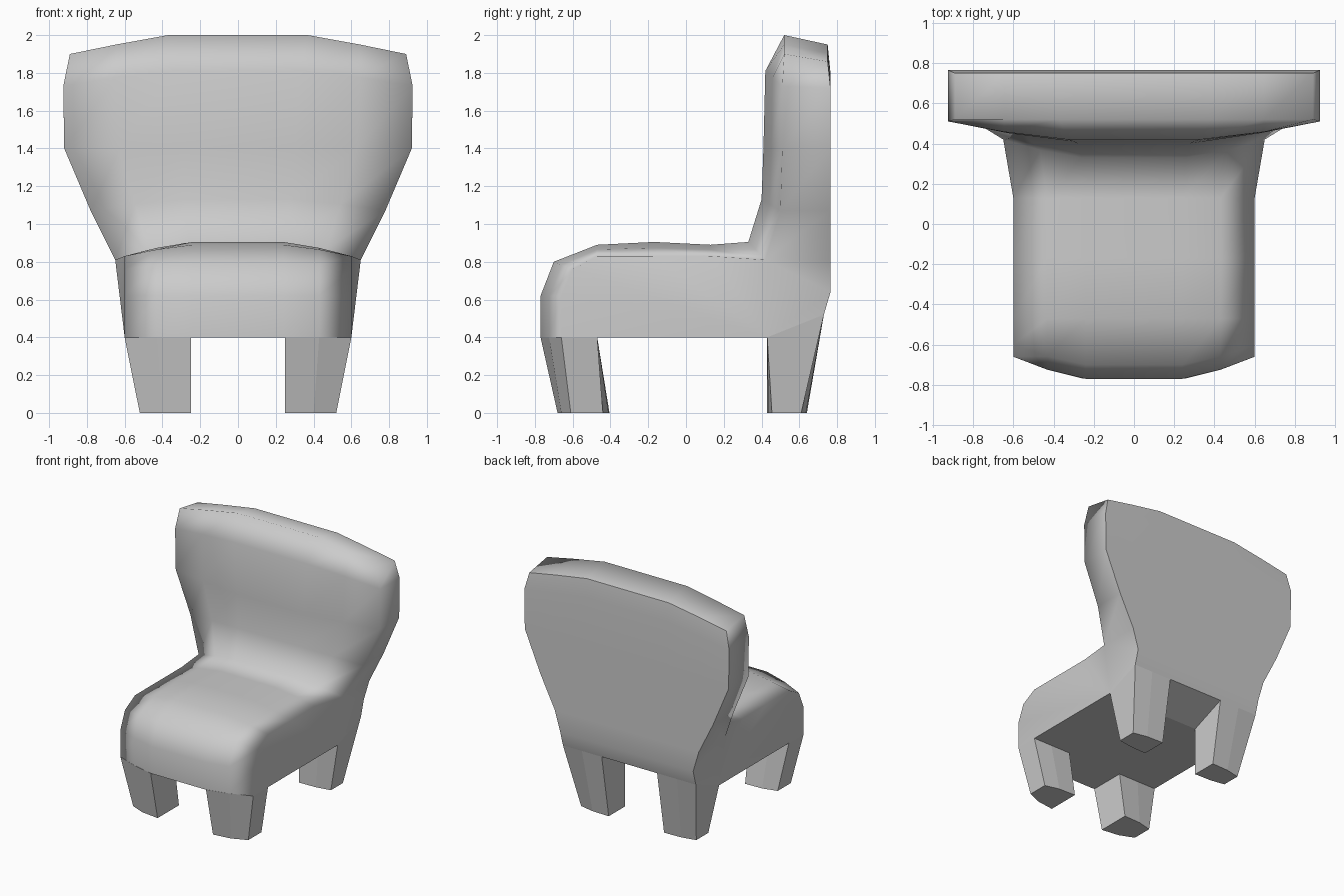
import bpy
import bmesh
from mathutils import Vector

cube = bpy.data.objects.get("Cube")
if cube:
    bpy.data.objects.remove(cube)

grey = bpy.data.materials.new("plain grey")
grey.use_nodes = True
grey.diffuse_color = (0.6, 0.6, 0.6, 1)
grey.node_tree.nodes["Principled BSDF"].inputs["Base Color"].default_value = grey.diffuse_color


def add_object(name, bm):
    bmesh.ops.recalc_face_normals(bm, faces=bm.faces)
    mesh = bpy.data.meshes.new(name)
    bm.to_mesh(mesh)
    bm.free()
    mesh.materials.append(grey)
    obj = bpy.data.objects.new(name, mesh)
    bpy.context.collection.objects.link(obj)
    return obj


# Side profile: half width of crown, its y and z, then rim x, y, z
STATIONS = [
    (.24, -.77, .4, .6, -.66, .4),
    (.24, -.77, .62, .6, -.66, .62),
    (.24, -.7, .8, .6, -.6, .76),
    (.24, -.47, .89, .6, -.47, .83),
    (.24, -.17, .905, .6, -.17, .83),
    (.24, .13, .89, .6, .13, .83),
    (.26, .33, .905, .65, .42, .81),
    (.28, .4, 1.13, .78, .5, 1.07),
    (.3, .41, 1.4, .92, .51, 1.4),
    (.33, .42, 1.81, .925, .51, 1.73),
    (.37, .52, 2, .89, .52, 1.9),
    (.37, .75, 1.95, .89, .75, 1.86),
    (.36, .765, 1.8, .925, .765, 1.72),
    (.36, .765, 1.4, .92, .765, 1.4),
    (.3, .765, 1.07, .78, .765, 1.07),
    (.26, .765, .81, .65, .765, .81),
    (.24, .765, .64, .6, .765, .64),
    (.24, .73, .52, .6, .73, .52),
    (.24, .43, .4, .6, .43, .4),
]
FRONT_LAST, TOP_BACK, UNDERSIDE = 9, 11, 17

# Upholstered seat and back: one cross strip per station, closed into a loop
bm = bmesh.new()
rows = []
for i, s in enumerate(STATIONS):
    crown, rim = Vector(s[:3]), Vector(s[3:])
    middle = crown.lerp(rim, .42 if i <= FRONT_LAST else .5)
    middle.x = crown.x + (rim.x - crown.x) * .53
    half = [crown, middle, rim]
    points = [Vector((-p.x, p.y, p.z)) for p in reversed(half)] + half
    rows.append([bm.verts.new(p) for p in points])
for a, b in zip(rows, rows[1:] + rows[:1]):
    for k in range(5):
        bm.faces.new((a[k], a[k + 1], b[k + 1], b[k]))

# Side walls of the seat, the join and the back
walls = [(0, 1, 2, 3, 4, 5, 18), (18, 5, 6), (18, 6, 16, 17), (6, 15, 16)]
walls += [(k, k + 1, 20 - k, 21 - k) for k in range(6, 10)]
for side in (0, 5):
    for wall in walls:
        bm.faces.new([rows[k][side] for k in wall])

# Crisp creases around the flat back panel and the underside
def crease(u, v):
    edge = bm.edges.get((u, v))
    if edge:
        edge.smooth = False

for i in (0, TOP_BACK, UNDERSIDE, UNDERSIDE + 1):
    for u, v in zip(rows[i], rows[i][1:]):
        crease(u, v)
for i in list(range(TOP_BACK, len(rows))):
    for side in (0, 5):
        crease(rows[i][side], rows[(i + 1) % len(rows)][side])
for face in bm.faces:
    face.smooth = True
body = add_object("seat_and_back", bm)
weighted = body.modifiers.new("even_shading", "WEIGHTED_NORMAL")
weighted.keep_sharp = True


# Tapered legs, each lofted from a foot outline to a top outline
def leg(name, side, foot, top):
    leg_mesh = bmesh.new()
    low = [leg_mesh.verts.new((side * x, y, 0)) for x, y in foot]
    high = [leg_mesh.verts.new((side * x, y, z)) for x, y, z in top]
    n = len(low)
    for k in range(n):
        j = (k + 1) % n
        leg_mesh.faces.new((low[k], low[j], high[j], high[k]))
    leg_mesh.faces.new(low)
    leg_mesh.faces.new(high)
    add_object(name, leg_mesh)


FRONT_FOOT = [(.25, -.68), (.4, -.66), (.52, -.61), (.52, -.44), (.4, -.41), (.25, -.405)]
FRONT_TOP = [(.25, -.77, .4), (.43, -.725, .4), (.6, -.66, .4),
             (.6, -.47, .4), (.43, -.47, .4), (.25, -.47, .4)]
BACK_FOOT = [(.25, .43), (.4, .435), (.52, .455), (.52, .61), (.4, .635), (.25, .64)]
BACK_TOP = [(.25, .43, .4), (.43, .43, .4), (.6, .43, .4),
            (.6, .73, .52), (.43, .73, .52), (.25, .73, .52)]
for label, side in (("left", 1), ("right", -1)):
    leg("front_leg_" + label, side, FRONT_FOOT, FRONT_TOP)
    leg("back_leg_" + label, side, BACK_FOOT, BACK_TOP)
